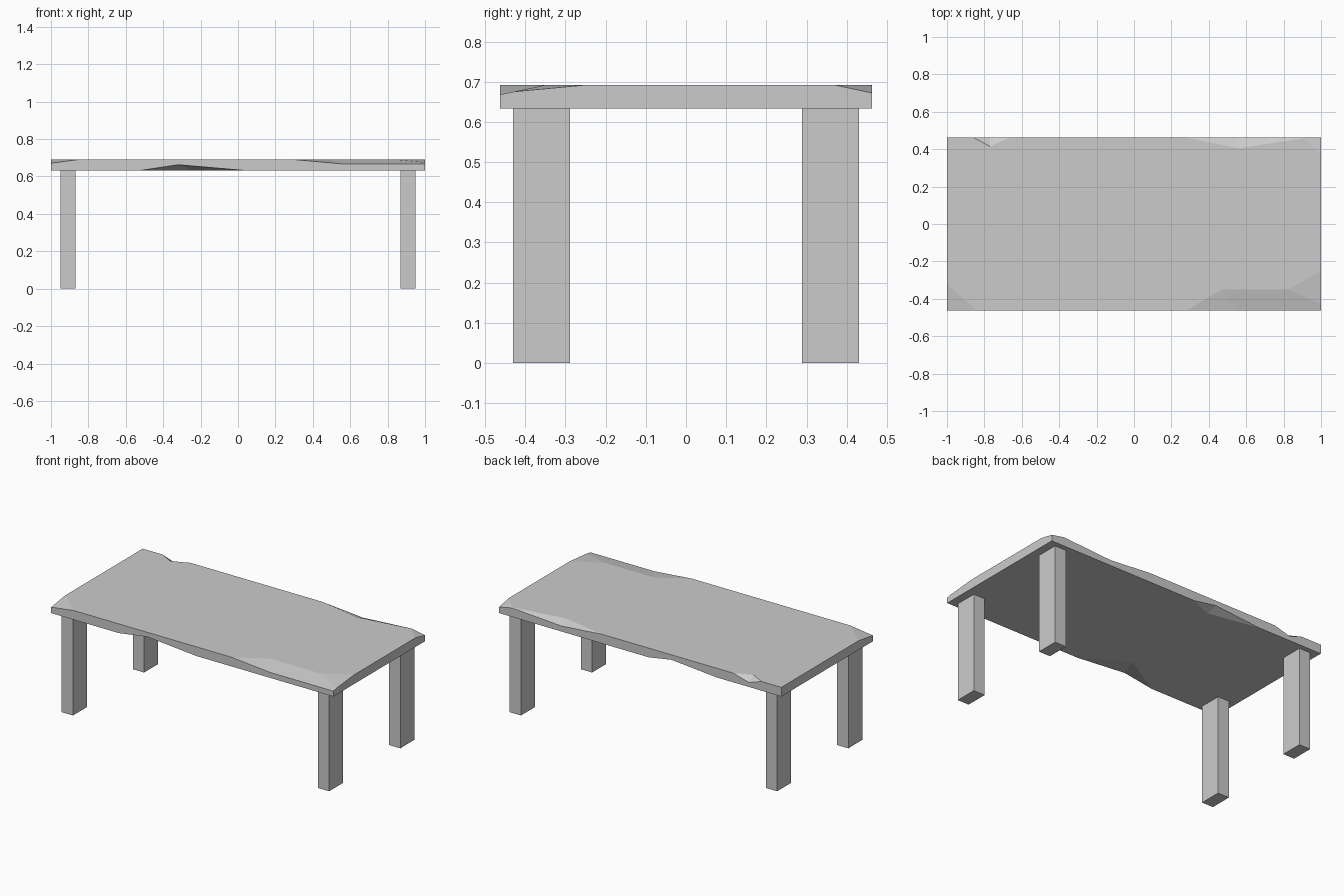
import bpy, bmesh
from mathutils import Vector

if "Cube" in bpy.data.objects:
    bpy.data.objects.remove(bpy.data.objects["Cube"])

TOP, BOTTOM = 0.692, 0.633
HX, HY = 1.0, 0.463


def box_bmesh(lo, hi):
    bm = bmesh.new()
    bmesh.ops.create_cube(bm, size=1)
    for v in bm.verts:
        v.co = Vector([(a + b) / 2 + c * (b - a) for a, b, c in zip(lo, hi, v.co)])
    return bm


def make_object(name, bm):
    bmesh.ops.recalc_face_normals(bm, faces=bm.faces)
    mesh = bpy.data.meshes.new(name)
    bm.to_mesh(mesh)
    bm.free()
    ob = bpy.data.objects.new(name, mesh)
    bpy.context.collection.objects.link(ob)
    return ob


def trim_corner(bm, sx, sy, x_start, y_start, z_corner):
    """Slice a sloping facet off one top corner of the slab."""
    a = Vector((x_start, sy * HY, TOP))
    b = Vector((sx * HX, y_start, TOP))
    d = Vector((sx * HX, sy * HY, z_corner))
    n = (b - a).cross(d - a).normalized()
    if n.z < 0:
        n = -n
    cut = bmesh.ops.bisect_plane(bm, geom=bm.verts[:] + bm.edges[:] + bm.faces[:],
                                 plane_co=a, plane_no=n, clear_outer=True)
    edges = [e for e in cut["geom_cut"] if isinstance(e, bmesh.types.BMEdge)]
    bmesh.ops.edgeloop_fill(bm, edges=edges)


def chip(target, start, inner, end, deep):
    """Carve a two-faced notch: the valley runs from inner to deep."""
    start, inner, end, deep = map(Vector, (start, inner, end, deep))
    a, b, d = [inner + (p - inner) * 2 for p in (start, end, deep)]
    out = Vector((0, 0, 0.1 if deep.z < inner.z else -0.1))
    bm = bmesh.new()
    for p in (inner, a, b, d, inner + out, a + out, b + out):
        bm.verts.new(p)
    bmesh.ops.convex_hull(bm, input=bm.verts)
    cutter = make_object("chip_cutter", bm)
    cutter.hide_render = True
    mod = target.modifiers.new("chip", "BOOLEAN")
    mod.operation = "DIFFERENCE"
    mod.solver = "EXACT"
    mod.object = cutter
    bpy.context.view_layer.objects.active = target
    bpy.ops.object.modifier_apply(modifier=mod.name)
    bpy.data.objects.remove(cutter)


# Tabletop slab with worn corners
bm = box_bmesh((-HX, -HY, BOTTOM), (HX, HY, TOP))
trim_corner(bm, 1, -1, 0.63, -0.25, 0.672)
trim_corner(bm, -1, -1, -0.84, -0.32, 0.671)
trim_corner(bm, 1, 1, 0.90, 0.37, 0.672)
tabletop = make_object("tabletop", bm)

# Chips in the upper edges
chip(tabletop, (0.28, -HY, TOP), (0.47, -0.35, TOP), (2.0, -0.35, TOP), (0.55, -HY, 0.668))
chip(tabletop, (0.27, HY, TOP), (0.56, 0.405, TOP), (0.94, HY, TOP), (0.56, HY, 0.668))
chip(tabletop, (-0.86, HY, TOP), (-0.77, 0.415, TOP), (-0.66, HY, TOP), (-0.77, HY, 0.662))

# Chips in the lower edges
chip(tabletop, (-0.52, -HY, BOTTOM), (-0.24, -0.30, BOTTOM), (0.03, -HY, BOTTOM), (-0.32, -HY, 0.663))
chip(tabletop, (-0.54, HY, BOTTOM), (-0.21, 0.40, BOTTOM), (-0.06, HY, BOTTOM), (-0.22, HY, 0.660))

# Four plank legs
for sx, side in ((-1, "left"), (1, "right")):
    for sy, end in ((-1, "front"), (1, "back")):
        cx, cy = sx * 0.908, sy * 0.36
        make_object(f"{end}_{side}_leg",
                    box_bmesh((cx - 0.04, cy - 0.071, 0), (cx + 0.04, cy + 0.071, BOTTOM)))
